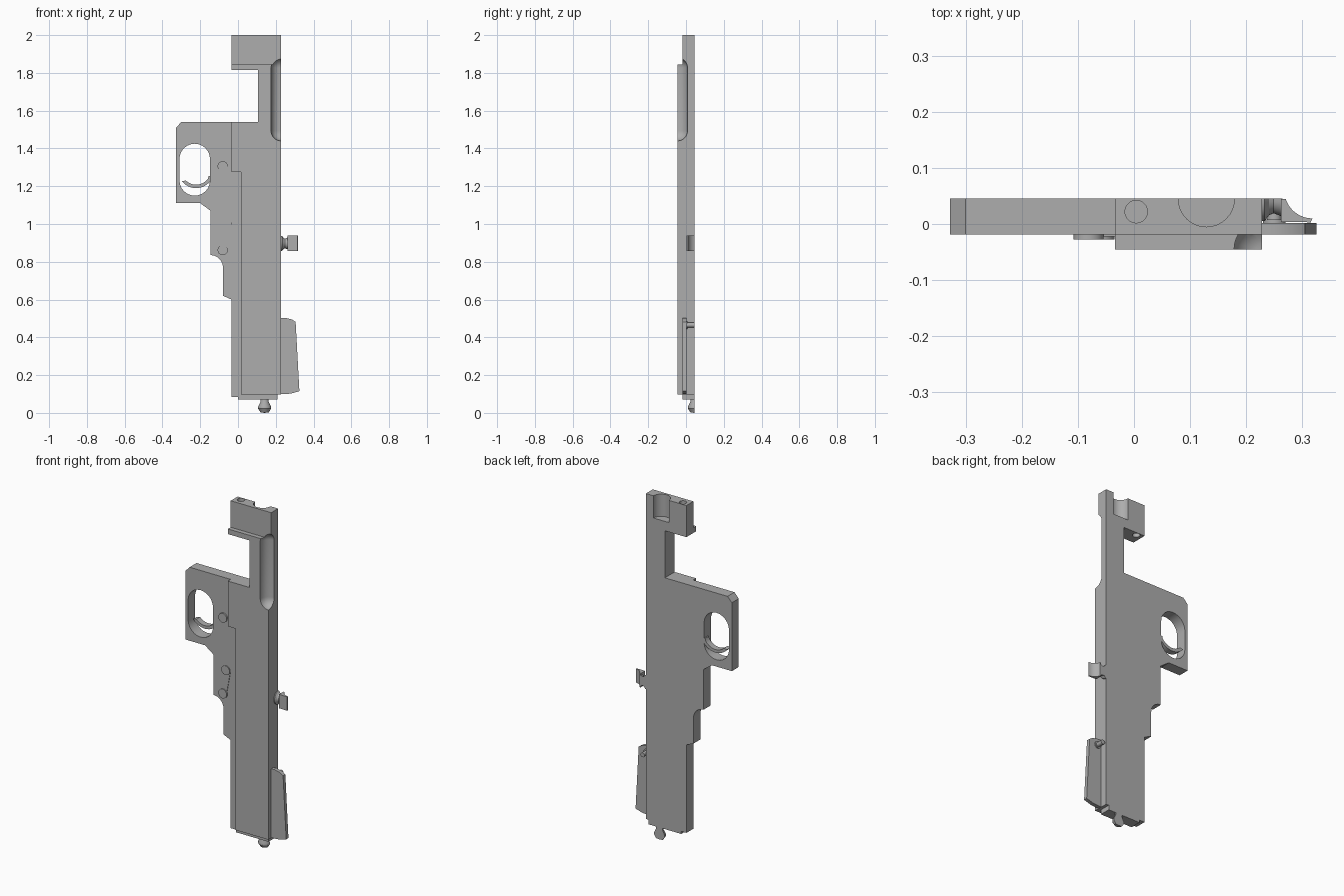
import bpy, bmesh, math
from mathutils import Matrix

cube = bpy.data.objects.get("Cube")
if cube:
    bpy.data.objects.remove(cube, do_unlink=True)

steel = bpy.data.materials.new("grey_steel")
steel.use_nodes = True
GREY = (0.42, 0.42, 0.42, 1)
steel.diffuse_color = GREY
steel.node_tree.nodes["Principled BSDF"].inputs["Base Color"].default_value = GREY

FRONT, FACE, BACK = -0.045, -0.019, 0.045


def finish(name, bm):
    bmesh.ops.recalc_face_normals(bm, faces=bm.faces)
    mesh = bpy.data.meshes.new(name)
    bm.to_mesh(mesh)
    bm.free()
    mesh.materials.append(steel)
    ob = bpy.data.objects.new(name, mesh)
    bpy.context.collection.objects.link(ob)
    return ob


def prism(name, pts, lo, hi, axis="y"):
    """Extrude an x-z outline along y, or an x-y outline along z."""
    bm = bmesh.new()
    place = (lambda a, b, c: (a, c, b)) if axis == "y" else (lambda a, b, c: (a, b, c))
    face = bm.faces.new([bm.verts.new(place(a, b, lo)) for a, b in pts])
    new = bmesh.ops.extrude_face_region(bm, geom=[face])["geom"]
    bmesh.ops.translate(bm, vec=place(0, 0, hi - lo),
                        verts=[v for v in new if isinstance(v, bmesh.types.BMVert)])
    return finish(name, bm)


def lathe(name, profile, loc, axis="z", half=False, steps=32):
    """Revolve (radius, height) points; half keeps only what lies before the back plane."""
    bm = bmesh.new()
    verts = [bm.verts.new((r, 0, h)) for r, h in profile]
    edges = [bm.edges.new(p) for p in zip(verts, verts[1:])]
    bmesh.ops.spin(bm, geom=verts + edges, cent=(0, 0, 0), axis=(0, 0, 1),
                   angle=math.tau, steps=steps)
    bmesh.ops.remove_doubles(bm, verts=bm.verts, dist=1e-5)
    turn = {"z": Matrix(), "x": Matrix.Rotation(math.pi / 2, 4, "Y"),
            "y": Matrix.Rotation(-math.pi / 2, 4, "X")}[axis]
    bm.transform(Matrix.Translation(loc) @ turn)
    if half:
        geom = bm.verts[:] + bm.edges[:] + bm.faces[:]
        bmesh.ops.bisect_plane(bm, geom=geom, plane_co=(0, BACK, 0),
                               plane_no=(0, 1, 0), clear_outer=True)
        bmesh.ops.holes_fill(bm, edges=[e for e in bm.edges if e.is_boundary])
    return finish(name, bm)


def rod(name, r, length, loc, axis="z", half=False):
    return lathe(name, [(0, 0), (r, 0), (r, length), (0, length)], loc, axis, half)


def arc(cx, cy, r, a0, a1, n=12):
    angles = [math.radians(a0 + (a1 - a0) * i / n) for i in range(n + 1)]
    return [(cx + r * math.cos(a), cy + r * math.sin(a)) for a in angles]


def combine(ob, tool, operation):
    mod = ob.modifiers.new("combine", "BOOLEAN")
    mod.operation, mod.solver, mod.object = operation, "EXACT", tool
    graph = bpy.context.evaluated_depsgraph_get()
    mesh = bpy.data.meshes.new_from_object(ob.evaluated_get(graph))
    ob.modifiers.clear()
    ob.data = mesh
    bpy.data.objects.remove(tool, do_unlink=True)


# Frame plate with finger guard, stepped lower edge and top block
outline = [(-0.034, 2), (-0.034, 1.815), (0.105, 1.815), (0.105, 1.54), (-0.3, 1.54),
           (-0.328, 1.51), (-0.328, 1.11), (-0.2, 1.11), (-0.145, 1.07)]
outline += arc(-0.145, 0.77, 0.065, 90, 0)
outline += [(-0.08, 0.62), (-0.034, 0.6), (-0.034, 0.085), (0, 0.085), (0, 0.07),
            (0.21, 0.07), (0.21, 0.097), (0.228, 0.097), (0.228, 2)]
body = prism("frame", outline, FACE, BACK)

# Raised slide slab on the front
slab = prism("slide", [(-0.034, 1.845), (-0.034, 1.815), (0.105, 1.815), (0.105, 1.54),
                       (-0.034, 1.54), (-0.034, 1.275), (0.015, 1.275), (0.015, 0.097),
                       (0.228, 0.097), (0.228, 1.845)], FRONT, FACE)
combine(body, slab, "UNION")

# Finger opening, corner groove, top bore and small through hole
combine(body, prism("opening", arc(-0.229, 1.344, 0.081, 0, 180)
                    + arc(-0.229, 1.231, 0.081, 180, 360), -0.1, 0.1), "DIFFERENCE")
capsule = arc(0, 1.493, 0.053, -90, 0, 8) + arc(0, 1.827, 0.053, 0, 90, 8)
combine(body, lathe("groove", capsule, (0.228, FRONT, 0)), "DIFFERENCE")
combine(body, rod("bore", 0.05, 0.3, (0.129, BACK, 1.87)), "DIFFERENCE")
combine(body, rod("pin_hole", 0.02, 0.4, (0.004, 0.022, 1.7)), "DIFFERENCE")

# Curved trigger
prism("trigger", arc(-0.222, 1.285, 0.095, 218, 322)
      + [(-0.14, 1.255), (-0.155, 1.255)] + arc(-0.222, 1.285, 0.077, 325, 225), 0.01, BACK)

# Thin lever plate and its pins
prism("lever_plate", [(-0.105, 1.305), (-0.105, 0.9), (-0.08, 0.84), (-0.06, 0.86),
                      (-0.034, 1.0), (-0.034, 1.305)], FACE - 0.003, FACE)
for name, x, z in (("upper_pin", -0.081, 1.305), ("middle_pin", -0.062, 1.003),
                   ("lower_pin", -0.081, 0.862)):
    rod(name, 0.027, 0.012, (x, FACE - 0.009, z), "y")

# Rear catch: flared stem with a hollowed thumb piece
lathe("catch_stem", [(0, 0), (0.04, 0), (0.04, 0.008), (0.029, 0.016), (0.026, 0.024),
                     (0.032, 0.04), (0, 0.04)], (0.225, BACK, 0.897), "x", True)
prism("catch_thumb_piece", [(0.262, BACK), (0.262, 0.004), (0.315, 0.003)]
      + arc(0.318, 0.06, 0.05, 270, 198), 0.857, 0.938, "z")

# Grip wing with its pivot pin
prism("grip_wing", [(0.2, 0.5), (0.25, 0.503), (0.285, 0.495), (0.305, 0.482),
                    (0.325, 0.115), (0.28, 0.102), (0.2, 0.097)], FACE, 0.002)
lathe("wing_pin", [(0, 0), (0.02, 0), (0.02, 0.008), (0.013, 0.008), (0.013, 0.045),
                   (0, 0.045)], (0.25, 0, 0.465), "y")

# End knob, sliced flat at the back
lathe("end_knob", [(0, 0), (0.022, 0.003), (0.034, 0.022), (0.034, 0.034), (0.021, 0.06),
                   (0.021, 0.08), (0, 0.08)], (0.141, BACK, 0), "z", True)

# Smooth the round surfaces and keep edges sharp
for ob in bpy.context.scene.objects:
    ob.select_set(ob.type == "MESH")
bpy.context.view_layer.objects.active = body
bpy.ops.object.shade_smooth_by_angle(angle=math.radians(30))
